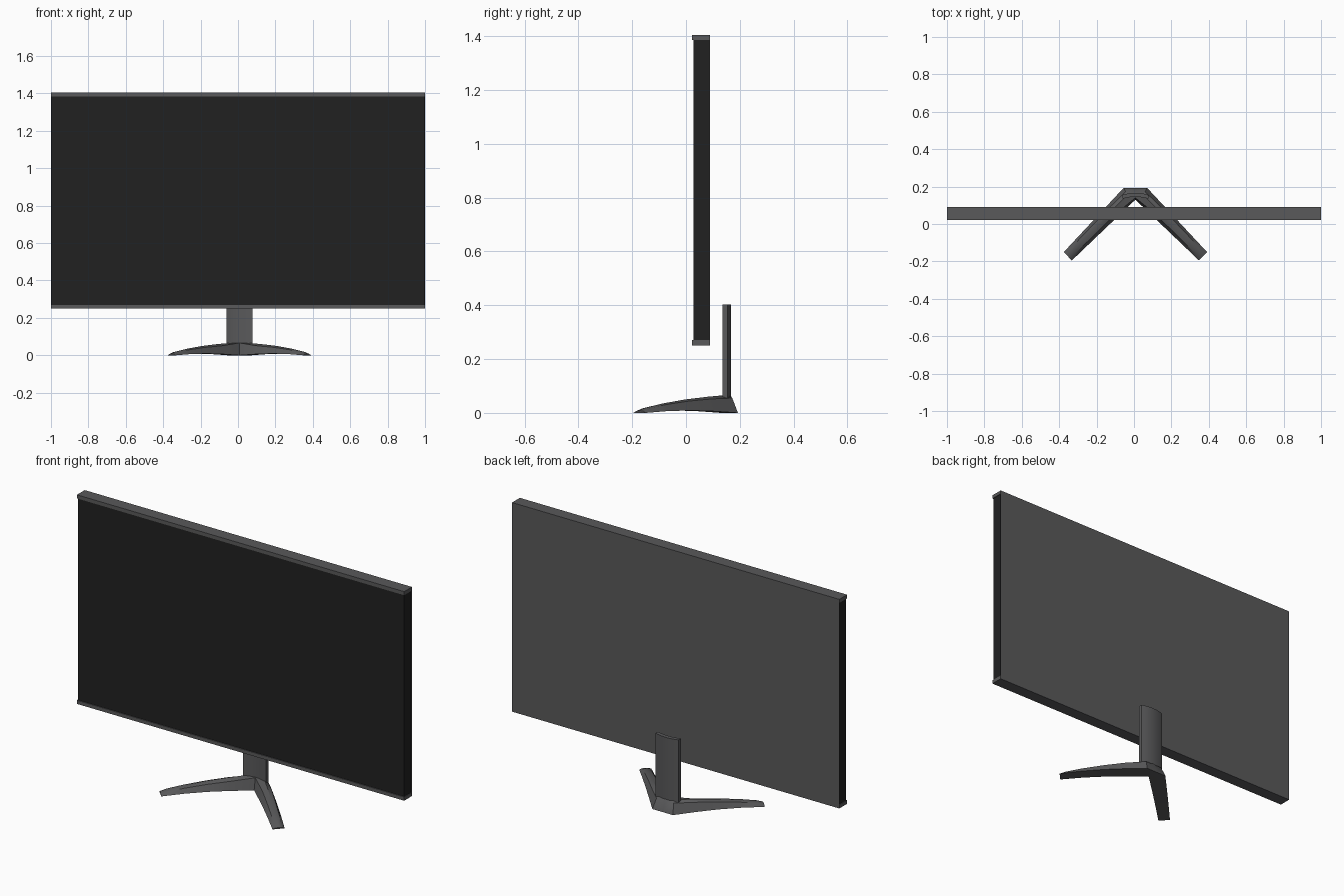
import bpy, bmesh, math

if "Cube" in bpy.data.objects:
    bpy.data.objects.remove(bpy.data.objects["Cube"])

def material(name, v):
    m = bpy.data.materials.new(name)
    m.diffuse_color = (v, v, v * 1.03, 1)
    m.use_nodes = True
    m.node_tree.nodes["Principled BSDF"].inputs["Base Color"].default_value = m.diffuse_color
    return m

GREY = material("grey plastic", 0.1)
DARK = material("dark screen", 0.015)
CX = 0.0075  # the stand sits slightly right of centre

def finish(name, bm, mat):
    bmesh.ops.recalc_face_normals(bm, faces=bm.faces)
    me = bpy.data.meshes.new(name)
    bm.to_mesh(me)
    bm.free()
    me.materials.append(mat)
    ob = bpy.data.objects.new(name, me)
    bpy.context.collection.objects.link(ob)
    return ob

def box(name, lo, hi, mat):
    bm = bmesh.new()
    bmesh.ops.create_cube(bm, size=1)
    for v in bm.verts:
        v.co = [(a + b) / 2 + c * (b - a) for a, b, c in zip(lo, hi, v.co)]
    return finish(name, bm, mat)

def smooth(ob, deg):
    bpy.ops.object.select_all(action='DESELECT')
    ob.select_set(True)
    bpy.context.view_layer.objects.active = ob
    bpy.ops.object.shade_smooth_by_angle(angle=math.radians(deg))

# Display: dark body, grey top and bottom strips, grey back sheet
box("screen", (-0.997, 0.027, 0.268), (0.997, 0.088, 1.386), DARK)
box("back_panel", (-1, 0.0865, 0.25), (1, 0.09, 1.405), GREY)
box("top_strip", (-1, 0.022, 1.385), (1, 0.0865, 1.405), GREY)
box("bottom_strip", (-1, 0.022, 0.25), (1, 0.0865, 0.27), GREY)

# Neck: gently curved upright plate
bm = bmesh.new()
N = 10
us = [-1 + 2 * i / N for i in range(N + 1)]
prof = [(u * 0.07, 0.155 + 0.012 * (1 - u * u)) for u in us]
prof += [(u * 0.07, 0.135 + 0.010 * (1 - u * u)) for u in reversed(us)]
f = bm.faces.new([bm.verts.new((CX + x, y, 0.045)) for x, y in prof])
ext = bmesh.ops.extrude_face_region(bm, geom=[f])
for v in ext["geom"]:
    if isinstance(v, bmesh.types.BMVert):
        v.co.z = 0.403
smooth(finish("neck", bm, GREY), 30)

# Base: one leg lofted through cross-sections, mirrored into a V
def section(o, i, top, bot):
    # outer bottom, outer shoulder, ridge, inner shoulder, inner bottom
    pts = [(0, 0), (0.2, 0.85), (0.45, 1), (0.78, 0.82), (1, 0)]
    return [(o[0] + (i[0] - o[0]) * w, o[1] + (i[1] - o[1]) * w, bot + (top - bot) * h)
            for w, h in pts]

rows = [[(0, 0.193, 0), (0, 0.172, 0.055), (0, 0.163, 0.068), (0, 0.14, 0.066), (0, 0.13, 0)]]
for t, top, bot in [(0, 0.067, 0), (0.25, 0.06, 0.006), (0.5, 0.05, 0.009),
                    (0.75, 0.035, 0.007), (0.93, 0.02, 0.002), (1, 0.008, 0)]:
    outer = (0.063 + 0.32 * t, 0.193 - 0.343 * t)
    inner = (0.34 * t, 0.13 - 0.325 * t)
    row = section(outer, inner, top, bot)
    if t == 0:
        # the inner side starts at the crotch of the V
        row[1], row[2], row[3:] = (0.052, 0.172, 0.055), (0.04, 0.158, 0.067), rows[0][3:]
    rows.append(row)

bm = bmesh.new()
for side in (1, -1):
    vs = [[bm.verts.new((CX + side * x, y, z)) for x, y, z in r] for r in rows]
    for a, b in zip(vs, vs[1:]):
        for k in range(5):
            n = (k + 1) % 5
            bm.faces.new((a[k], a[n], b[n], b[k]))
    bm.faces.new(vs[-1])
bmesh.ops.remove_doubles(bm, verts=bm.verts, dist=1e-5)
smooth(finish("base_legs", bm, GREY), 35)
